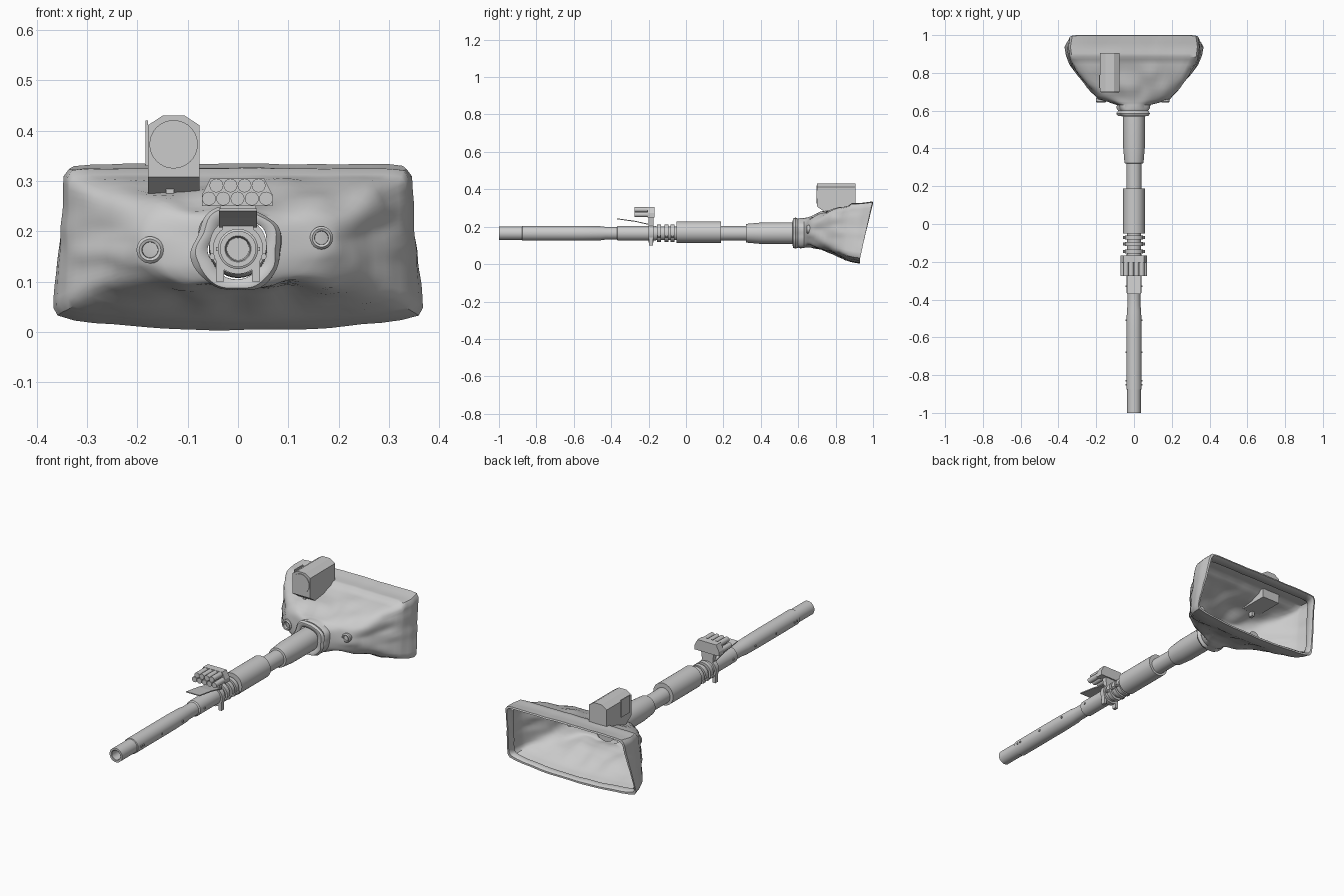
import bpy, bmesh, math
from mathutils import Vector, noise

AXIS_Z = 0.165
grey = bpy.data.materials.new("plain grey")
grey.diffuse_color = (0.6, 0.6, 0.6, 1)


def finish(name, bm, smooth=None):
    bmesh.ops.recalc_face_normals(bm, faces=bm.faces)
    me = bpy.data.meshes.new(name)
    bm.to_mesh(me)
    bm.free()
    me.materials.append(grey)
    ob = bpy.data.objects.new(name, me)
    bpy.context.collection.objects.link(ob)
    if smooth:
        bpy.ops.object.select_all(action='DESELECT')
        bpy.context.view_layer.objects.active = ob
        ob.select_set(True)
        bpy.ops.object.shade_smooth_by_angle(angle=math.radians(smooth))
    return ob


def loft(name, rings, smooth=35, caps=True):
    """Skin a list of equal-length closed rings."""
    bm = bmesh.new()
    loops = [[bm.verts.new(p) for p in r] for r in rings]
    n = len(loops[0])
    for a, b in zip(loops, loops[1:]):
        for i in range(n):
            bm.faces.new((a[i], a[(i + 1) % n], b[(i + 1) % n], b[i]))
    if caps:
        bm.faces.new(loops[0])
        bm.faces.new(loops[-1])
    return finish(name, bm, smooth)


def turned(name, profile, x=0, z=AXIS_Z, n=32):
    """Round part along y from (y, radius) pairs."""
    angles = [math.tau * i / n for i in range(n)]
    return loft(name, [[(x + r * math.cos(a), y, z + r * math.sin(a)) for a in angles]
                       for y, r in profile])


def prism_y(name, pts, y0, y1):
    """Extrude an x,z outline along y."""
    return loft(name, [[(x, y, z) for x, z in pts] for y in (y0, y1)], None)


def box(name, x0, x1, y0, y1, z0, z1):
    return prism_y(name, [(x0, z0), (x1, z0), (x1, z1), (x0, z1)], y0, y1)


# Barrel with open muzzle
turned("barrel", [(-0.93, 0.022), (-0.998, 0.024), (-1.0, 0.026), (-1.0, 0.036), (-0.877, 0.036),
                  (-0.875, 0.040), (-0.57, 0.040), (-0.46, 0.038), (-0.43, 0.034), (-0.37, 0.034),
                  (-0.365, 0.040), (-0.16, 0.040), (-0.16, 0.036), (0.0, 0.036), (0.19, 0.040),
                  (0.32, 0.040), (0.322, 0.050), (0.40, 0.057), (0.575, 0.058), (0.66, 0.058)])
turned("fume_sleeve", [(-0.05, 0.036), (-0.05, 0.057), (0.187, 0.057), (0.187, 0.036)], z=0.171)

# Clamp rings behind the mount
for i, y in enumerate((-0.145, -0.105, -0.072)):
    turned(f"clamp_ring_{i}", [(y - 0.011, 0.03), (y - 0.011, 0.048), (y + 0.011, 0.048),
                               (y + 0.011, 0.03)])
    for s in (-1, 1):
        turned(f"clamp_bolt_{i}_{s}", [(y - 0.008, 0.007), (y + 0.008, 0.007)],
               x=s * 0.05, z=AXIS_Z - 0.015, n=8)

# Small studs along the barrel
for i, y in enumerate((-0.85, -0.83, -0.68, -0.51, -0.33)):
    for s in (-1, 1):
        box(f"barrel_stud_{i}_{s}", s * 0.04 - 0.004, s * 0.04 + 0.004,
            y - 0.004, y + 0.004, 0.161, 0.169)

# Tube cluster with back plate
tubes = [(-0.043 + 0.028 * i, 0.291) for i in range(4)]
tubes += [(-0.058 + 0.0285 * i, 0.265) for i in range(5)]
for i, (x, z) in enumerate(tubes):
    turned(f"cluster_tube_{i}", [(-0.275, 0.0138), (-0.195, 0.0138)], x=x, z=z, n=16)
prism_y("cluster_back", [(-0.072, 0.25), (0.069, 0.25), (0.069, 0.272), (0.052, 0.305),
                         (-0.055, 0.305), (-0.072, 0.272)], -0.205, -0.168)
prism_y("cluster_neck", [(-0.03, 0.20), (0.03, 0.20), (0.036, 0.25), (-0.036, 0.25)],
        -0.2, -0.175)
turned("mount_ring", [(-0.2, 0.03), (-0.2, 0.05), (-0.175, 0.05), (-0.175, 0.03)])
for s in (-1, 1):
    box(f"mount_lug_{s}", s * 0.036 - 0.008, s * 0.036 + 0.008, -0.198, -0.177, 0.10, 0.165)

# Sloping deflector sheet in front of the mount
loft("deflector", [[(-0.038, y, z), (0.038, y, z), (0.038, y, z + 0.005), (-0.038, y, z + 0.005)]
                   for y, z in ((-0.37, 0.24), (-0.27, 0.226), (-0.19, 0.208))], None)

# Canvas cover: y top, y bottom, half width top, bottom, z top, z bottom, squareness, bow
sections = [
    (0.570, 0.570, 0.058, 0.058, 0.223, 0.107, 2, 0),
    (0.572, 0.572, 0.080, 0.080, 0.244, 0.082, 2, 0),
    (0.585, 0.585, 0.090, 0.090, 0.250, 0.076, 2, 0),
    (0.600, 0.600, 0.080, 0.080, 0.240, 0.084, 2, 0),
    (0.612, 0.612, 0.088, 0.088, 0.246, 0.078, 2, 0),
    (0.630, 0.630, 0.088, 0.088, 0.242, 0.084, 2.2, 0),
    (0.660, 0.660, 0.180, 0.185, 0.250, 0.092, 3, 0),
    (0.720, 0.720, 0.240, 0.245, 0.272, 0.085, 5, 0),
    (0.790, 0.780, 0.290, 0.292, 0.292, 0.058, 9, 0.01),
    (0.870, 0.835, 0.335, 0.338, 0.312, 0.030, 20, 0.02),
    (0.885, 0.850, 0.338, 0.345, 0.325, 0.022, 24, 0.022),
    (0.940, 0.890, 0.344, 0.362, 0.326, 0.010, 24, 0.025),
    (0.997, 0.930, 0.336, 0.371, 0.334, 0.003, 24, 0.026),
    (1.000, 0.930, 0.328, 0.362, 0.326, 0.012, 24, 0.026),
    (0.960, 0.910, 0.318, 0.346, 0.312, 0.026, 24, 0.024),
]


def section_ring(sec, n=96):
    yt, yb, wt, wb, zt, zb, p, bow = sec
    ring = []
    for i in range(n):
        a = math.tau * i / n
        c, s = math.cos(a), math.sin(a)
        k = (abs(c) ** p + abs(s) ** p) ** (-1 / p)
        u, v = c * k, s * k
        t = (v + 1) / 2
        x = u * (wb + (wt - wb) * t)
        z = zb + (zt - zb) * t + bow * u * u * (1 - t)
        y = yb + (yt - yb) * t
        # soft cloth folds, weaker at the rim
        f = 0.012 if y < 0.83 else 0.003
        d = noise.noise(Vector((x * 14, y * 9, z * 22))) * f
        ring.append((x + u * d, y, max(0, z + v * d)))
    return ring


def blend(a, b, t):
    return tuple(p + (q - p) * t for p, q in zip(a, b))


dense = []
for a, b in zip(sections, sections[1:]):
    steps = 3 if b[0] - a[0] > 0.025 else 1
    dense += [blend(a, b, i / steps) for i in range(steps)]
dense.append(sections[-1])
cover = loft("canvas_cover", [section_ring(s) for s in dense], 40, caps=False)
solid = cover.modifiers.new("cloth thickness", 'SOLIDIFY')
solid.thickness = 0.003
solid.offset = -1

# Ports on the cover face
for name, x, z, r in (("left_port", -0.175, 0.163, 0.027), ("right_port", 0.166, 0.187, 0.023)):
    turned(name, [(0.668, r * 0.55), (0.645, r * 0.6), (0.643, r * 0.8), (0.648, r),
                  (0.665, r), (0.67, r * 0.85), (0.72, r * 1.1)], x=x, z=z, n=20)

# Lamp housing: bevelled top and bottom sloping back from the front
outline = [(-0.179, 0.308), (-0.077, 0.308), (-0.077, 0.411), (-0.106, 0.43),
           (-0.15, 0.43), (-0.179, 0.411)]
rings = [[(x, y, (low if z < 0.31 else z)) for x, z in outline]
         for y, low in ((0.70, 0.308), (0.75, 0.274), (0.905, 0.274))]
loft("lamp_housing", rings, None)
turned("lamp_lens", [(0.697, 0.048), (0.702, 0.048)], x=-0.128, z=0.373, n=40)
box("lamp_side_plate", -0.184, -0.179, 0.72, 0.79, 0.33, 0.42)
box("lamp_post", -0.143, -0.127, 0.735, 0.76, 0.25, 0.29)
